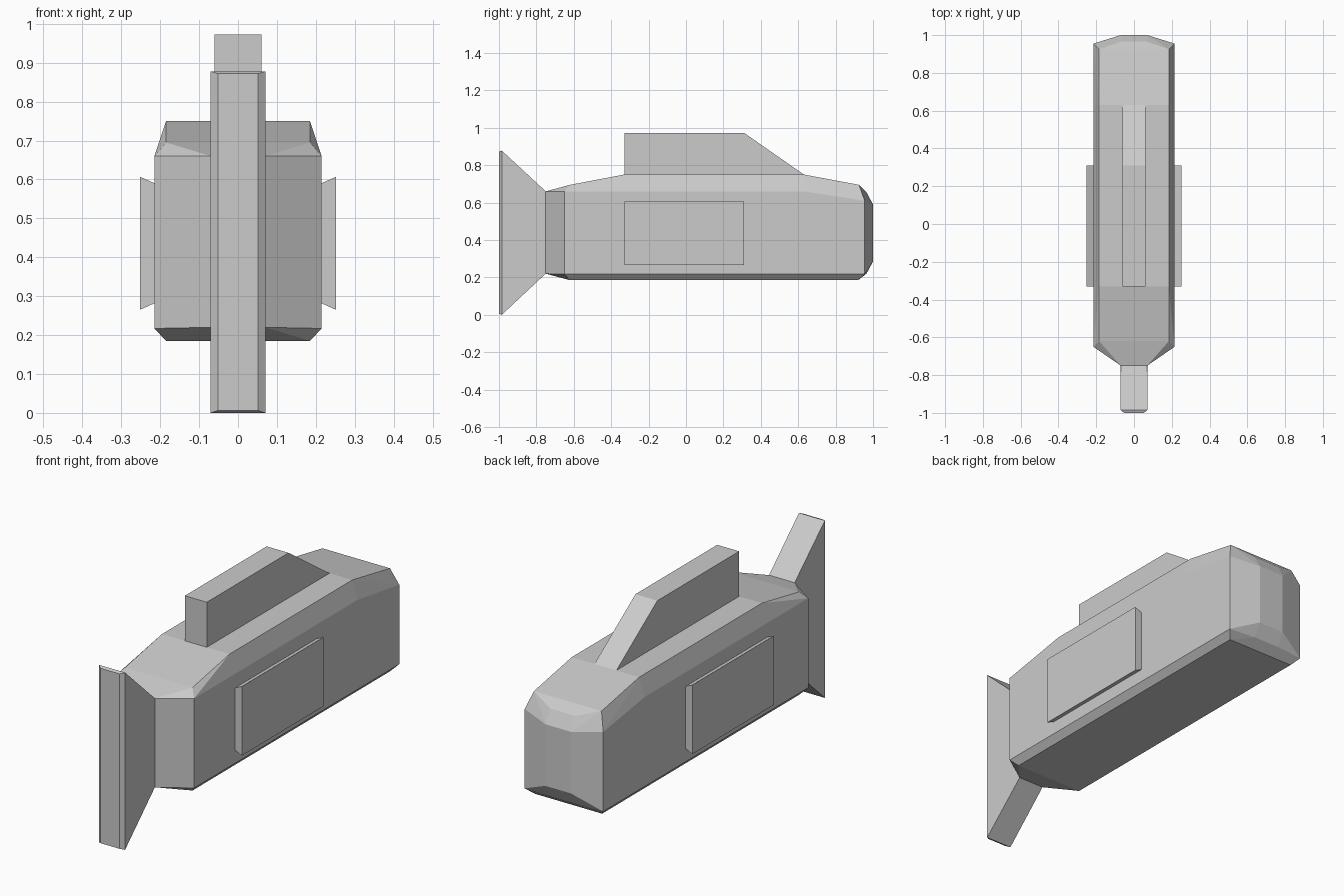
import bpy
import bmesh
import math

if "Cube" in bpy.data.objects:
    bpy.data.objects.remove(bpy.data.objects["Cube"])

grey = bpy.data.materials.new("light grey")
grey.use_nodes = True
grey.diffuse_color = (0.6, 0.6, 0.6, 1)
grey.node_tree.nodes["Principled BSDF"].inputs["Base Color"].default_value = (0.6, 0.6, 0.6, 1)


def faceted_solid(name, points):
    """Flat-shaded convex solid wrapped around its corner points."""
    bm = bmesh.new()
    for p in points:
        bm.verts.new(p)
    result = bmesh.ops.convex_hull(bm, input=bm.verts)
    loose = {v for v in result["geom_interior"] + result["geom_unused"]
             if isinstance(v, bmesh.types.BMVert) and v.is_valid and not v.link_faces}
    bmesh.ops.delete(bm, geom=list(loose), context="VERTS")
    bmesh.ops.dissolve_limit(bm, angle_limit=math.radians(0.8),
                             verts=bm.verts, edges=bm.edges)
    bmesh.ops.recalc_face_normals(bm, faces=bm.faces)
    mesh = bpy.data.meshes.new(name)
    bm.to_mesh(mesh)
    bm.free()
    mesh.materials.append(grey)
    obj = bpy.data.objects.new(name, mesh)
    bpy.context.collection.objects.link(obj)
    return obj


def both_sides(half):
    return [(s * x, y, z) for x, y, z in half for s in (1, -1)]


# Hull: tapered nose, flat deck, chamfered edges and rounded tail
nose = [(0.07, -0.75, 0.66), (0.07, -0.75, 0.22),
        (0.215, -0.65, 0.66), (0.215, -0.65, 0.217),
        (0.185, -0.62, 0.695), (0.185, -0.62, 0.185)]
deck = [(0.185, -0.33, 0.75), (0.185, 0.63, 0.75), (0.215, 0.63, 0.66)]
tail_corners = [(0.185, 0.925, 0.695), (0.215, 0.955, 0.61),
                (0.215, 0.955, 0.217), (0.185, 0.92, 0.185)]
tail_centre = [(0.07, 0.925, 0.695), (0.07, 0.965, 0.655), (0.07, 1.0, 0.59),
               (0.07, 1.0, 0.285), (0.07, 0.965, 0.22), (0.07, 0.92, 0.185)]
faceted_solid("hull", both_sides(nose + deck + tail_corners + tail_centre))

# Upright fin spreading out from the nose, with a bevelled end
fin = [(0.07, -0.70, 0.60), (0.07, -0.70, 0.28),
       (0.07, -0.75, 0.66), (0.07, -0.75, 0.22),
       (0.071, -0.985, 0.878), (0.071, -0.985, 0.0),
       (0.052, -1.0, 0.872), (0.052, -1.0, 0.006)]
faceted_solid("end_fin", both_sides(fin))

# Raised deck block with a sloping back
tower_profile = [(-0.33, 0.72), (-0.33, 0.973), (0.31, 0.973), (0.63, 0.75), (0.63, 0.72)]
faceted_solid("deck_tower", both_sides([(0.06, y, z) for y, z in tower_profile]))

# Side panels flaring outward
panel_section = [(0.205, 0.286), (0.252, 0.265), (0.252, 0.607), (0.205, 0.586)]
for side, sign in (("left", 1), ("right", -1)):
    faceted_solid(side + "_side_panel",
                  [(sign * x, y, z) for x, z in panel_section for y in (-0.33, 0.31)])
